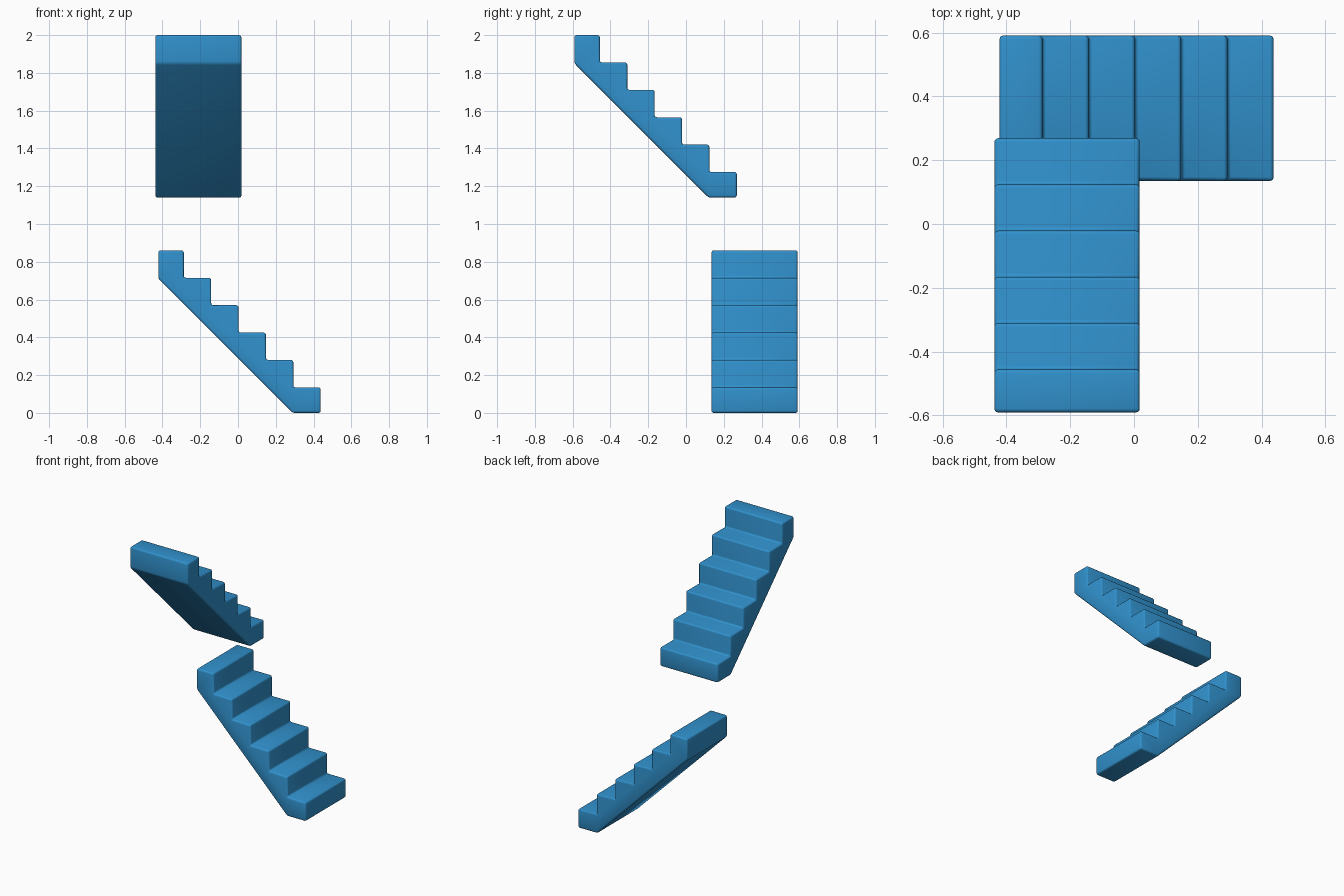
import bpy
import bmesh
from mathutils import Vector

if "Cube" in bpy.data.objects:
    bpy.data.objects.remove(bpy.data.objects["Cube"])

STEPS, PITCH, WIDTH = 6, 0.145, 0.456
LENGTH = HEIGHT = 0.86


def profile():
    # stepped side outline: s runs down the flight, h is height above its base
    pts = [(0, 0.71), (0, HEIGHT)]
    for i in range(STEPS):
        s = LENGTH - (STEPS - 1 - i) * PITCH
        pts.append((s, HEIGHT - i * PITCH))
        pts.append((s, max(HEIGHT - (i + 1) * PITCH, 0)))
    pts.append((0.71, 0))
    return pts


def flight(name, origin, run, across):
    # extrude the outline across the stair width
    run, across, up = Vector(run), Vector(across), Vector((0, 0, 1))
    bm = bmesh.new()
    face = bm.faces.new([bm.verts.new(Vector(origin) + run * s + up * h)
                         for s, h in profile()])
    ext = bmesh.ops.extrude_face_region(bm, geom=[face], use_keep_orig=True)
    moved = [g for g in ext["geom"] if isinstance(g, bmesh.types.BMVert)]
    bmesh.ops.translate(bm, verts=moved, vec=across * WIDTH)
    bmesh.ops.recalc_face_normals(bm, faces=bm.faces)
    mesh = bpy.data.meshes.new(name)
    bm.to_mesh(mesh)
    bm.free()
    ob = bpy.data.objects.new(name, mesh)
    bpy.context.collection.objects.link(ob)
    mat = bpy.data.materials.get("stair_blue") or bpy.data.materials.new("stair_blue")
    mat.diffuse_color = (0.03, 0.28, 0.6, 1)
    mat.use_nodes = True
    mat.node_tree.nodes["Principled BSDF"].inputs["Base Color"].default_value = mat.diffuse_color
    mesh.materials.append(mat)

    # softly rounded edges
    bev = ob.modifiers.new("rounded_edges", "BEVEL")
    bev.width, bev.segments = 0.012, 3
    bev.limit_method = "ANGLE"
    for p in mesh.polygons:
        p.use_smooth = True
    return ob


# lower flight descends towards +x, upper flight descends towards +y
flight("lower_flight", (-0.422, 0.135, 0), (1, 0, 0), (0, 1, 0))
flight("upper_flight", (-0.438, -0.591, 1.14), (0, 1, 0), (1, 0, 0))
